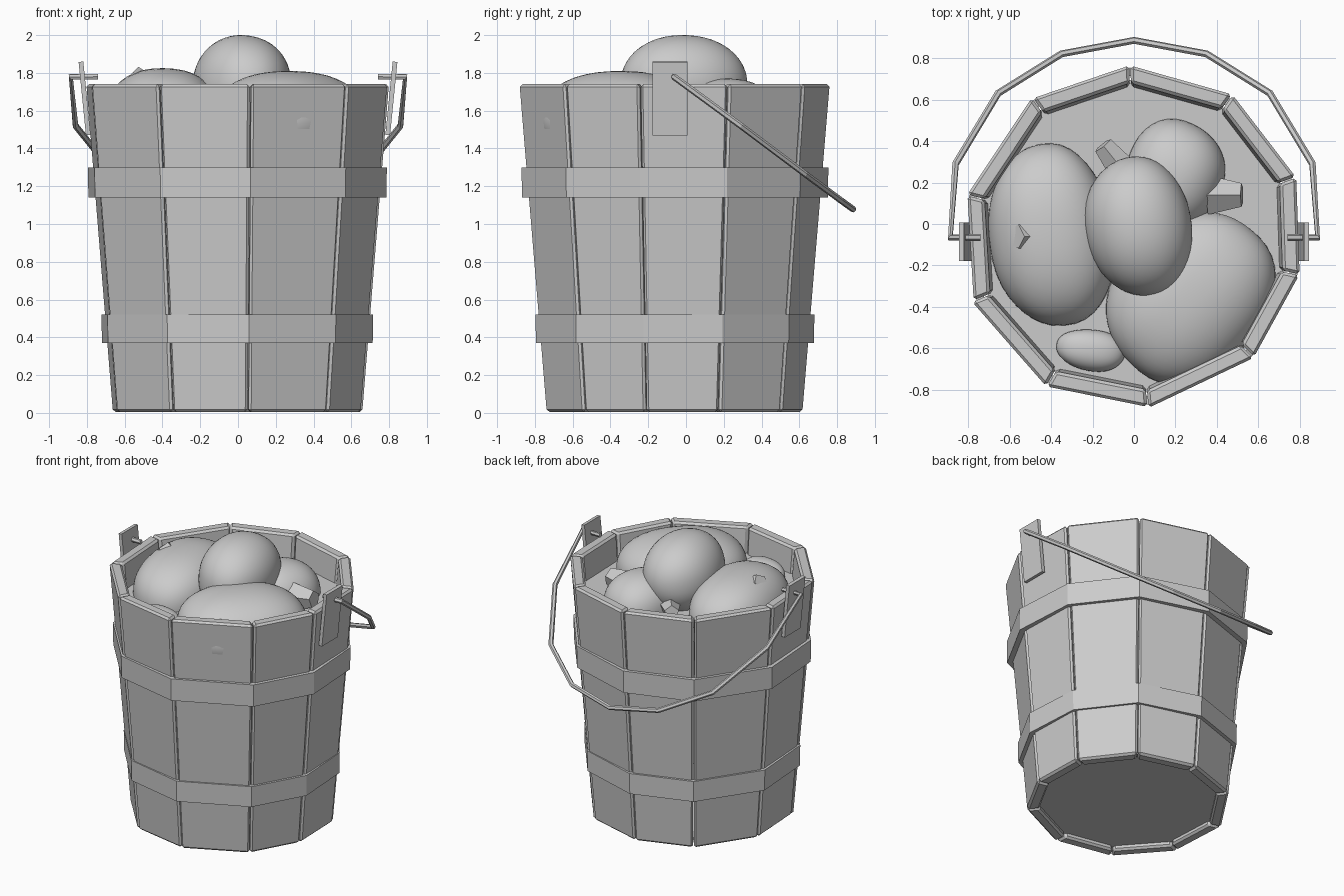
import bpy, bmesh, random
from math import sin, cos, radians, copysign
from mathutils import Vector, Matrix

if "Cube" in bpy.data.objects:
    bpy.data.objects.remove(bpy.data.objects["Cube"])

random.seed(4)
CX, CY = -0.005, -0.06
ANGLES = [91, 126, 166, 202, 240, 275, 315, 347, 380, 415]   # uneven stave seams
H = 1.74


def radius(z):
    return 0.685 + (0.83 - 0.685) * z / H


def polar(a, r, z):
    return Vector((CX + r * cos(radians(a)), CY + r * sin(radians(a)), z))


def make(name, bm, smooth=False):
    bmesh.ops.recalc_face_normals(bm, faces=bm.faces)
    me = bpy.data.meshes.new(name)
    bm.to_mesh(me)
    bm.free()
    for p in me.polygons:
        p.use_smooth = smooth
    ob = bpy.data.objects.new(name, me)
    bpy.context.collection.objects.link(ob)
    return ob


# Tapered wooden staves with chamfered edges
for i, a in enumerate(ANGLES):
    b = ANGLES[(i + 1) % 10] + (360 if i == 9 else 0)
    bm = bmesh.new()
    off = [random.uniform(-0.009, 0.009) for _ in range(2)]
    rings = []
    for z in (0.005, H):
        rings.append([bm.verts.new(polar(ang, radius(z) + o - t, z))
                      for ang, o, t in ((a + 0.2, off[0], 0), (b - 0.2, off[1], 0),
                                        (b - 0.2, off[1], 0.085), (a + 0.2, off[0], 0.085))])
    bm.faces.new(rings[0])
    bm.faces.new(rings[1])
    for k in range(4):
        n = (k + 1) % 4
        bm.faces.new((rings[0][k], rings[0][n], rings[1][n], rings[1][k]))
    ob = make(f"stave_{i + 1}", bm)
    mod = ob.modifiers.new("chamfer", 'BEVEL')
    mod.width = 0.014
    mod.segments = 1


# Hoops around the staves
def hoop(name, z0, z1, r):
    bm = bmesh.new()
    loops = [[bm.verts.new(polar(a, rr, z)) for a in ANGLES]
             for rr, z in ((r - 0.003, z0), (r, z1), (r - 0.04, z1), (r - 0.04, z0))]
    for k in range(4):
        p, q = loops[k], loops[(k + 1) % 4]
        for i in range(10):
            j = (i + 1) % 10
            bm.faces.new((p[i], p[j], q[j], q[i]))
    make(name, bm)


hoop("upper_hoop", 1.14, 1.30, 0.814)
hoop("lower_hoop", 0.37, 0.52, 0.740)


# Bucket floor and the flat filling surface
def disc(name, z):
    bm = bmesh.new()
    bm.faces.new([bm.verts.new(polar(a, radius(z) - 0.06, z)) for a in ANGLES])
    make(name, bm)


disc("bucket_floor", 0.04)
disc("filling_surface", 1.55)


# Lumpy rounded contents
def lump(name, loc, size, turn, tilt=0, power=0.88, seed=0.0, wobble=0.035):
    bm = bmesh.new()
    bmesh.ops.create_icosphere(bm, subdivisions=4, radius=1)
    for v in bm.verts:
        n = v.co.normalized()
        s = 1 + wobble * (sin(3 * n.x + seed) + sin(2.6 * n.y + 2 * seed)) * (1 - abs(n.z)) 
        v.co = Vector([copysign(abs(c) ** power, c) * d for c, d in zip(n, size)]) * s
    bm.transform(Matrix.Translation(loc) @ Matrix.Rotation(radians(turn), 4, 'Z')
                 @ Matrix.Rotation(radians(tilt), 4, 'Y'))
    return make(name, bm, True)


lump("top_lump", (0.02, -0.015, 1.735), (0.255, 0.34, 0.265), 10, 8, 0.95, 0.5, 0.02)
lump("left_lump", (-0.40, -0.05, 1.55), (0.30, 0.44, 0.275), 8, 0, 0.88, 1.0)
lump("front_lump", (0.27, -0.345, 1.55), (0.46, 0.34, 0.26), 48, 0, 0.88, 2.0)
lump("back_lump", (0.19, 0.22, 1.54), (0.24, 0.27, 0.23), -20, 0, 0.9, 3.0)
lump("small_lump", (-0.21, -0.61, 1.56), (0.165, 0.10, 0.09), -8, 0, 0.9, 0.3)


# Small stubs on the contents
def stub(name, start, end, r0, r1):
    d = Vector(end) - Vector(start)
    bm = bmesh.new()
    bmesh.ops.create_cone(bm, cap_ends=True, segments=5, radius1=r0, radius2=r1, depth=d.length)
    bm.transform(Matrix.Translation((Vector(start) + Vector(end)) / 2)
                 @ d.to_track_quat('Z', 'Y').to_matrix().to_4x4())
    make(name, bm)


stub("back_stub", (0.36, 0.14, 1.60), (0.52, 0.14, 1.62), 0.10, 0.06)
stub("left_stub", (-0.50, -0.06, 1.72), (-0.57, -0.06, 1.79), 0.08, 0.06)
stub("rear_stub", (-0.07, 0.28, 1.60), (-0.15, 0.38, 1.62), 0.07, 0.05)

# Handle plates on both sides
for side, name in ((-1, "left_handle_plate"), (1, "right_handle_plate")):
    bm = bmesh.new()
    bmesh.ops.create_cube(bm, size=1)
    bm.transform(Matrix.Translation((side * 0.812, -0.085, 1.665))
                 @ Matrix.Rotation(side * 0.10, 4, 'Y')
                 @ Matrix.Diagonal((0.025, 0.185, 0.39, 1)))
    make(name, bm)

# Bent wire handle, hanging at the back, with its pins through the plates
half = [(0.74, -0.065, 1.78), (0.885, -0.065, 1.78), (0.86, 0.29, 1.52),
        (0.655, 0.63, 1.265), (0.35, 0.82, 1.125)]
path = [(-x, y, z) for x, y, z in half] + [(0, 0.885, 1.078)] + half[::-1]
cu = bpy.data.curves.new("handle", 'CURVE')
cu.dimensions = '3D'
cu.bevel_depth = 0.017
cu.bevel_resolution = 1
cu.use_fill_caps = True
sp = cu.splines.new('POLY')
sp.points.add(len(path) - 1)
for p, co in zip(sp.points, path):
    p.co = (*co, 1)
sp.use_smooth = False
bpy.context.collection.objects.link(bpy.data.objects.new("handle", cu))
